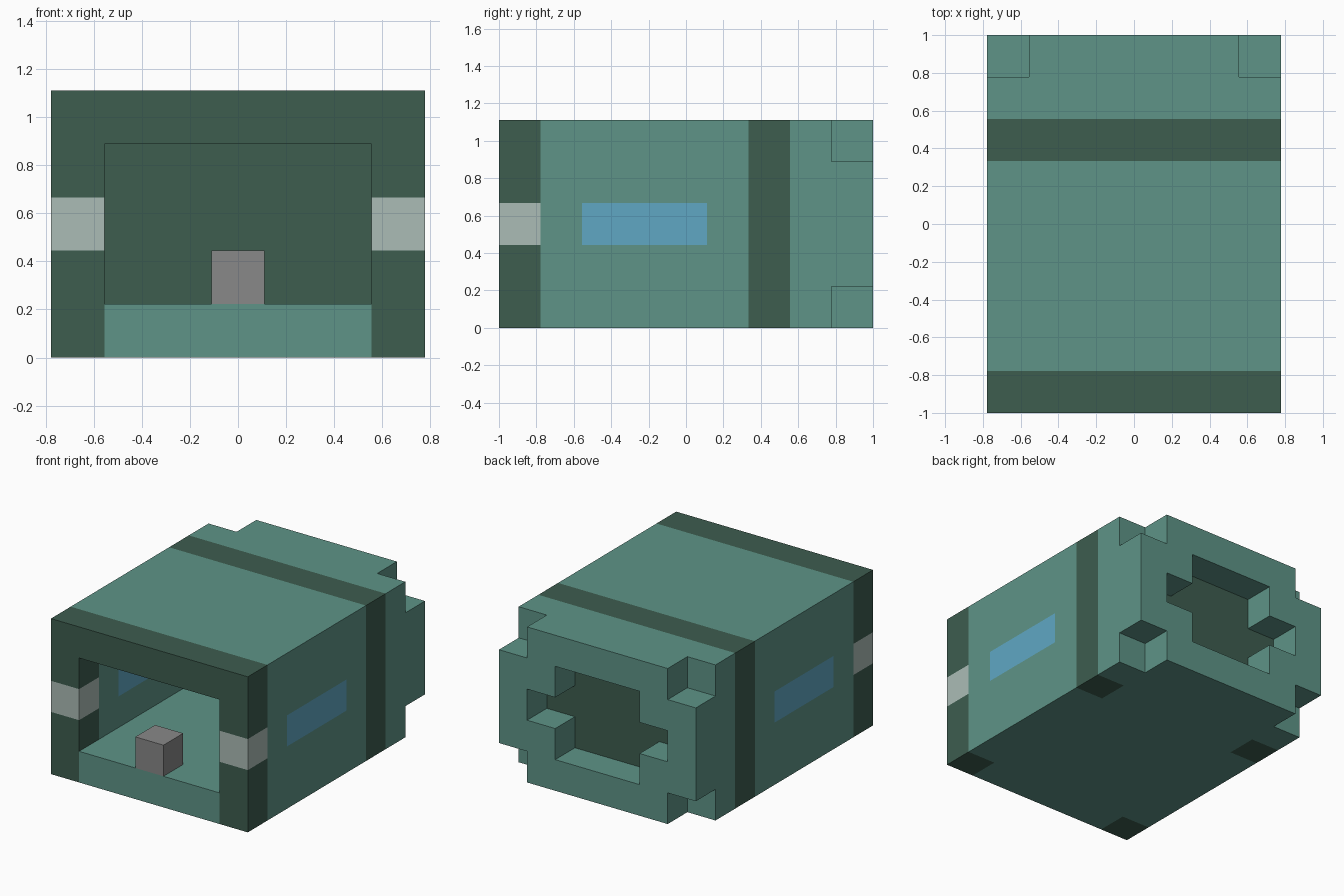
import bpy
import bmesh
from mathutils import Vector

UNIT = 2 / 9                       # edge of one block
ORIGIN = Vector((-3.5, -4.5, 0))   # grid corner, in blocks

cube = bpy.data.objects.get("Cube")
if cube:
    bpy.data.objects.remove(cube, do_unlink=True)


def linear(c):
    c /= 255
    return c / 12.92 if c <= 0.04045 else ((c + 0.055) / 1.055) ** 2.4


def make_material(name, rgb):
    mat = bpy.data.materials.new(name)
    mat.use_nodes = True
    colour = (*[linear(c) for c in rgb], 1)
    mat.diffuse_color = colour
    bsdf = next(n for n in mat.node_tree.nodes if n.type == 'BSDF_PRINCIPLED')
    bsdf.inputs["Base Color"].default_value = colour
    bsdf.inputs["Roughness"].default_value = 0.9
    return mat


teal = make_material("teal", (94, 148, 135))
dark_green = make_material("dark green", (61, 93, 79))
pale_grey = make_material("pale grey", (171, 188, 182))
blue = make_material("blue", (96, 167, 196))
grey = make_material("grey", (136, 136, 136))

cells = {}   # block position -> part name


def block(xs, ys, zs):
    """All blocks in inclusive x, y and z ranges."""
    return [(x, y, z) for x in range(xs[0], xs[1] + 1)
            for y in range(ys[0], ys[1] + 1)
            for z in range(zs[0], zs[1] + 1)]


def fill(part, *ranges):
    cells.update(dict.fromkeys(block(*ranges), part))


def clear(*ranges):
    for cell in block(*ranges):
        cells.pop(cell, None)


# Hollow shell, open at the front
fill("body_shell", (0, 6), (0, 8), (0, 4))
clear((1, 5), (0, 6), (1, 3))

# Dark arches: front frame and rear band, with only their feet in the floor
for part, y in (("front_frame", 0), ("rear_band", 6)):
    fill(part, (0, 6), (y, y), (4, 4))
    for x in (0, 6):
        fill(part, (x, x), (y, y), (0, 4))

# Side windows and frame lights, the same on both sides
for x in (0, 6):
    fill("side_windows", (x, x), (2, 4), (2, 2))
    fill("frame_lights", (x, x), (0, 0), (2, 2))

# Inner bulkhead seen through the cross-shaped rear recess
fill("bulkhead", (1, 5), (7, 7), (1, 3))
clear((2, 4), (8, 8), (1, 3))
clear((1, 5), (8, 8), (2, 2))

# Notched rear corners
for x in (0, 6):
    for z in (0, 4):
        clear((x, x), (8, 8), (z, z))

# Block standing on the front sill
fill("sill_block", (3, 3), (0, 0), (1, 1))


def build(part, mat):
    """Make one object from the exposed faces of a part's blocks."""
    bm = bmesh.new()
    for cell in [c for c, name in cells.items() if name == part]:
        for axis in range(3):
            for side in (0, 1):
                neighbour = list(cell)
                neighbour[axis] += 2 * side - 1
                if tuple(neighbour) in cells:
                    continue
                corners = []
                for u, v in ((0, 0), (1, 0), (1, 1), (0, 1)):
                    p = Vector(cell)
                    p[axis] += side
                    p[(axis + 1) % 3] += u
                    p[(axis + 2) % 3] += v
                    corners.append(bm.verts.new((p + ORIGIN) * UNIT))
                bm.faces.new(corners if side else corners[::-1])
    bmesh.ops.remove_doubles(bm, verts=bm.verts, dist=0.001)
    mesh = bpy.data.meshes.new(part)
    bm.to_mesh(mesh)
    bm.free()
    mesh.materials.append(mat)
    bpy.context.collection.objects.link(bpy.data.objects.new(part, mesh))


for part, mat in (("body_shell", teal), ("front_frame", dark_green),
                  ("rear_band", dark_green), ("bulkhead", dark_green),
                  ("side_windows", blue), ("frame_lights", pale_grey),
                  ("sill_block", grey)):
    build(part, mat)
